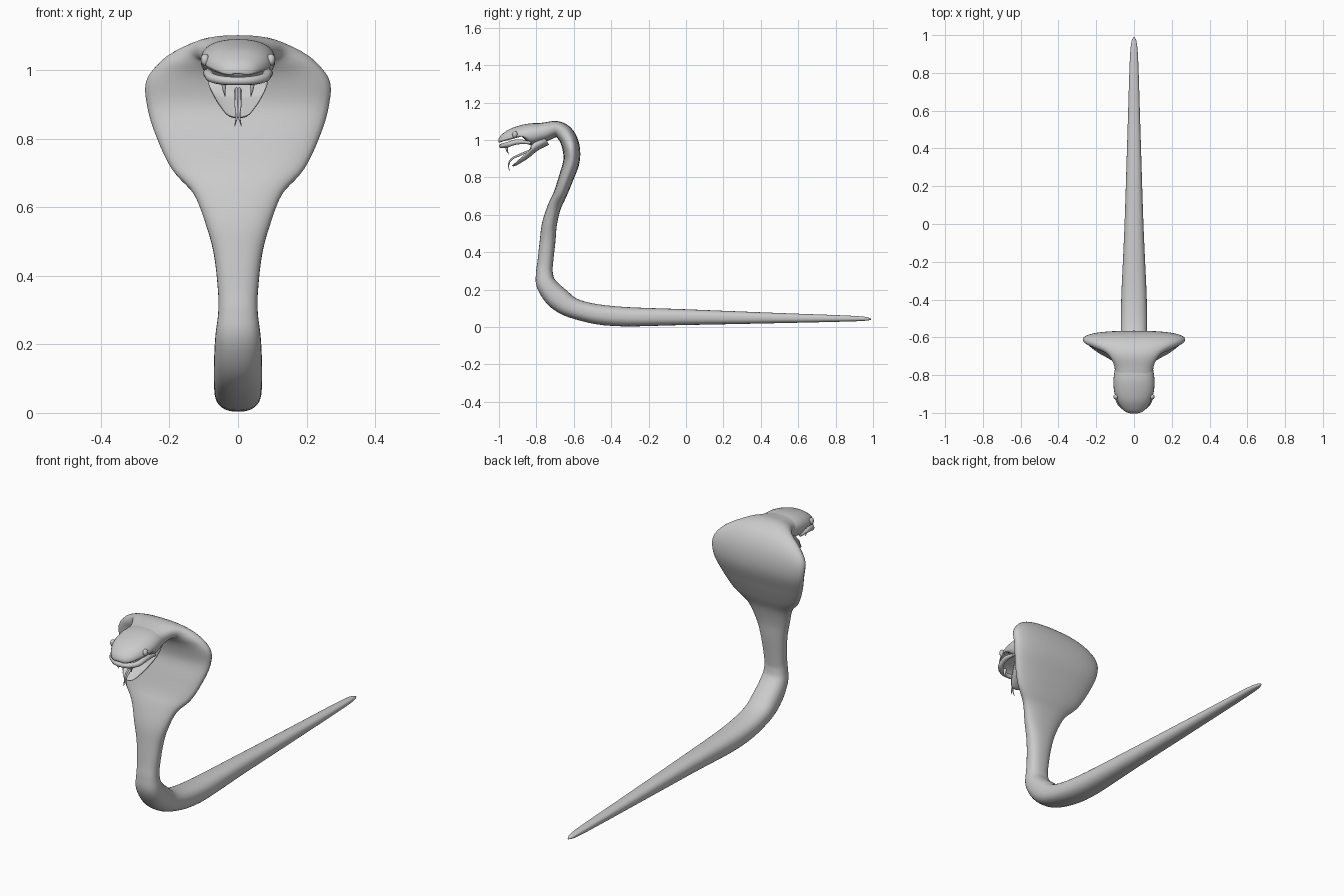
import bpy, math
from mathutils import Vector

if "Cube" in bpy.data.objects:
    bpy.data.objects.remove(bpy.data.objects["Cube"], do_unlink=True)

grey = bpy.data.materials.new("plain_grey")
grey.use_nodes = True
grey.diffuse_color = (0.6, 0.6, 0.6, 1)
grey.node_tree.nodes["Principled BSDF"].inputs["Base Color"].default_value = (0.6, 0.6, 0.6, 1)


def finish(obj):
    obj.data.materials.append(grey)
    for face in obj.data.polygons:
        face.use_smooth = True
    return obj


def smooth_path(keys, steps):
    """Catmull-Rom samples through the key sections."""
    k = [Vector(p) for p in keys]
    k = [k[0]] + k + [k[-1]]
    out = []
    for a, b, c, d in zip(k, k[1:], k[2:], k[3:]):
        for i in range(steps):
            t = i / steps
            out.append(0.5 * (2 * b + (c - a) * t + (2 * a - 5 * b + 4 * c - d) * t * t
                              + (3 * b - a - 3 * c + d) * t ** 3))
    return out + [k[-1]]


def power(v, n):
    return math.copysign(abs(v) ** (2 / n), v)


def loft(name, keys, steps=5, sides=32, n=2.4, hollow=None, cup=0.0):
    """Skin rounded sections (y, z, half width, half thickness) along the middle plane.
    hollow is the side (1 back, -1 belly) pressed in, from the y position cup forward."""
    path = smooth_path(keys, steps)
    verts, faces = [], []
    for i, p in enumerate(path):
        q, r = path[max(i - 1, 0)], path[min(i + 1, len(path) - 1)]
        t = Vector((r[0] - q[0], r[1] - q[1])).normalized()
        normal = Vector((t[1], -t[0]))
        for j in range(sides):
            a = 2 * math.pi * j / sides
            off = power(math.sin(a), n) * max(p[3], 0.002)
            if hollow and off * hollow > 0:
                off *= 1 - 1.35 * min(1, max(0, (cup - p[0]) / 0.05))
            verts.append((power(math.cos(a), n) * max(p[2], 0.002),
                          p[0] + normal[0] * off, p[1] + normal[1] * off))
    for i in range(len(path) - 1):
        for j in range(sides):
            k = (j + 1) % sides
            faces.append((i * sides + j, i * sides + k, (i + 1) * sides + k, (i + 1) * sides + j))
    faces.append(tuple(reversed(range(sides))))
    faces.append(tuple(range(len(verts) - sides, len(verts))))
    mesh = bpy.data.meshes.new(name)
    mesh.from_pydata(verts, [], faces)
    obj = bpy.data.objects.new(name, mesh)
    bpy.context.collection.objects.link(obj)
    return finish(obj)


def tube(name, points, radii):
    """Tapering curve tube, turned into a mesh."""
    curve = bpy.data.curves.new(name, 'CURVE')
    curve.dimensions = '3D'
    curve.bevel_depth = 1
    curve.bevel_resolution = 2
    curve.use_fill_caps = True
    spline = curve.splines.new('BEZIER')
    spline.bezier_points.add(len(points) - 1)
    for bp, co, r in zip(spline.bezier_points, points, radii):
        bp.co, bp.radius = co, r
        bp.handle_left_type = bp.handle_right_type = 'AUTO'
    temp = bpy.data.objects.new(name + "_curve", curve)
    bpy.context.collection.objects.link(temp)
    bpy.context.view_layer.update()
    mesh = bpy.data.meshes.new_from_object(temp.evaluated_get(bpy.context.evaluated_depsgraph_get()))
    bpy.data.objects.remove(temp, do_unlink=True)
    obj = bpy.data.objects.new(name, mesh)
    bpy.context.collection.objects.link(obj)
    finish(obj)


# Tail, coiled bend and upright trunk with the spread hood, ending in the neck
loft("body_and_hood", [
    (0.99, 0.042, 0.003, 0.003), (0.91, 0.045, 0.02, 0.014), (0.5, 0.048, 0.034, 0.027),
    (0, 0.053, 0.05, 0.042), (-0.38, 0.058, 0.067, 0.053), (-0.58, 0.093, 0.07, 0.053),
    (-0.68, 0.15, 0.07, 0.062), (-0.745, 0.225, 0.066, 0.054), (-0.757, 0.29, 0.058, 0.045),
    (-0.752, 0.35, 0.058, 0.042), (-0.74, 0.46, 0.07, 0.042), (-0.73, 0.55, 0.094, 0.04),
    (-0.705, 0.64, 0.13, 0.036), (-0.673, 0.71, 0.192, 0.036), (-0.64, 0.8, 0.236, 0.04),
    (-0.612, 0.89, 0.264, 0.044), (-0.617, 0.97, 0.267, 0.047), (-0.645, 1.03, 0.215, 0.046),
    (-0.69, 1.058, 0.14, 0.043), (-0.75, 1.045, 0.105, 0.05), (-0.81, 1.03, 0.1, 0.055),
    (-0.85, 1.03, 0.085, 0.045)])

# Head: arched upper jaw and cupped lower jaw
loft("upper_jaw", [
    (-0.76, 1.04, 0.1, 0.05), (-0.82, 1.03, 0.108, 0.06), (-0.88, 1.018, 0.106, 0.06),
    (-0.93, 1.005, 0.092, 0.055), (-0.97, 0.995, 0.068, 0.04), (-0.992, 0.988, 0.045, 0.024),
    (-1, 0.985, 0.02, 0.01)], n=2.3, hollow=-1, cup=-0.84)
loft("lower_jaw", [
    (-0.75, 1.005, 0.08, 0.035), (-0.81, 0.968, 0.088, 0.03), (-0.86, 0.925, 0.07, 0.028),
    (-0.9, 0.89, 0.048, 0.02), (-0.922, 0.87, 0.03, 0.012), (-0.93, 0.863, 0.01, 0.004)],
    hollow=1, cup=-0.8)
# Rim along the upper lip
tube("upper_lip", [(x * s, y, z) for s, pts in ((-1, ((0.09, -0.83, 0.985), (0.088, -0.9, 0.99),
     (0.07, -0.955, 0.975))), (1, ((0, -0.988, 0.968), (0.07, -0.955, 0.975),
     (0.088, -0.9, 0.99), (0.09, -0.83, 0.985)))) for x, y, z in pts],
     [0.008, 0.014, 0.014, 0.012, 0.014, 0.014, 0.008])

# Eyes and fangs on both sides
for side, s in (("left", 1), ("right", -1)):
    bpy.ops.mesh.primitive_uv_sphere_add(segments=16, ring_count=10, radius=0.016,
                                         location=(0.096 * s, -0.915, 1.03))
    eye = bpy.context.object
    eye.name = side + "_eye"
    eye.scale = (0.8, 0.9, 1.1)
    finish(eye)
    tube(side + "_fang", [(0.042 * s, -0.955, 0.975), (0.041 * s, -0.958, 0.95),
                          (0.038 * s, -0.948, 0.923)], [0.009, 0.006, 0.001])
    # Forked tongue halves run together, then part at the tip
    tube(side + "_tongue_half", [(0.004 * s, -0.83, 0.945), (0.004 * s, -0.89, 0.92),
                                 (0.005 * s, -0.935, 0.895), (0.003 * s, -0.948, 0.87),
                                 (0.01 * s, -0.945, 0.835)],
         [0.006, 0.006, 0.005, 0.004, 0.001])
